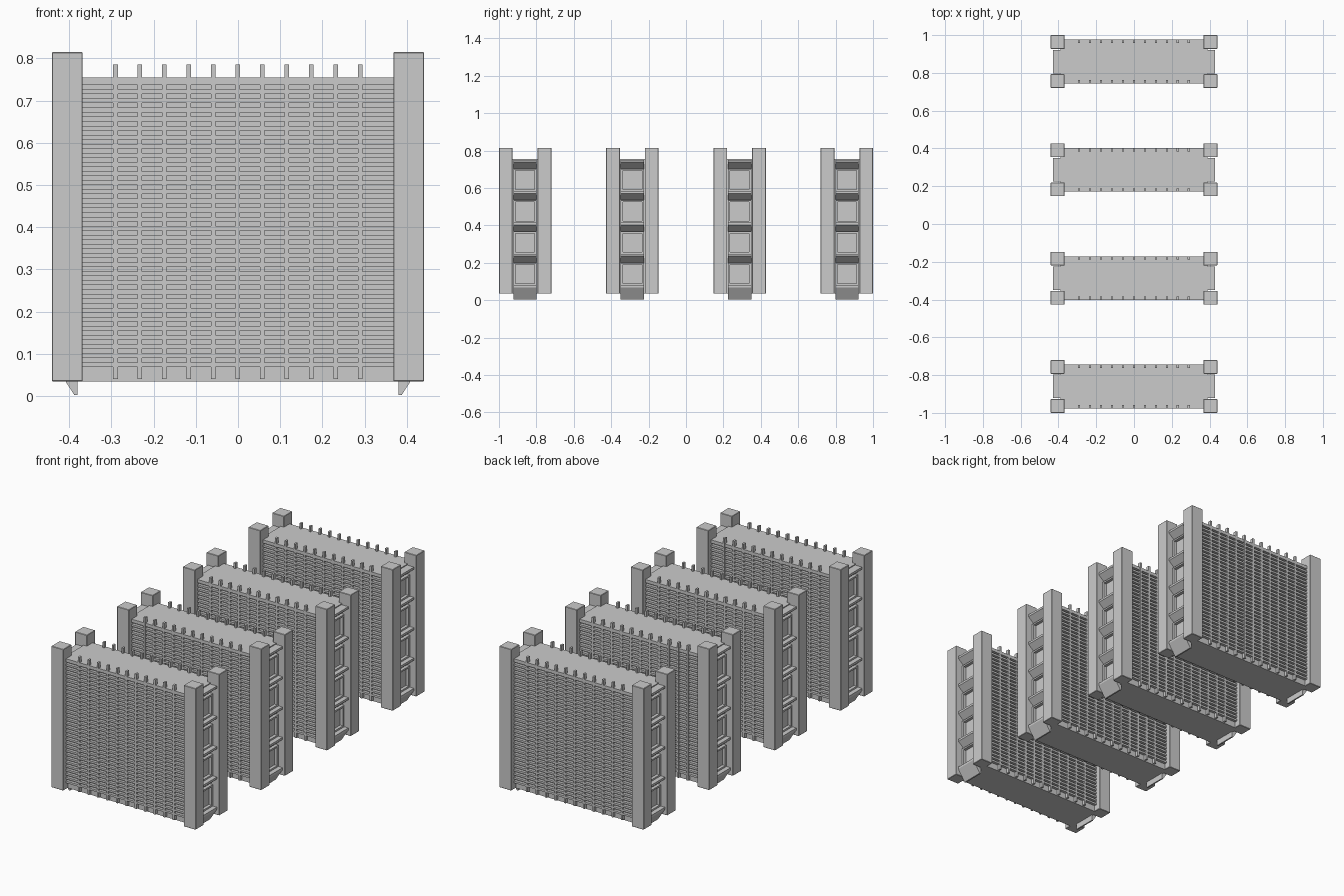
import bpy, bmesh
from mathutils import Vector

if "Cube" in bpy.data.objects:
    bpy.data.objects.remove(bpy.data.objects["Cube"])

CENTRES = [-0.86, -0.287, 0.287, 0.86]
PERIOD = 0.1675          # height of one end-wall bay


def box(bm, x0, x1, y0, y1, z0, z1):
    x0, x1 = sorted((x0, x1))
    y0, y1 = sorted((y0, y1))
    r = bmesh.ops.create_cube(bm, size=1)
    for v in r["verts"]:
        v.co = Vector(((x0, x1)[v.co.x > 0], (y0, y1)[v.co.y > 0], (z0, z1)[v.co.z > 0]))


def prism(bm, profile, y0, y1, side):
    # profile in (x, z), extruded along y and mirrored by side
    f = bm.faces.new([bm.verts.new((x * side, y0, z)) for x, z in profile])
    r = bmesh.ops.extrude_face_region(bm, geom=[f])
    verts = [g for g in r["geom"] if isinstance(g, bmesh.types.BMVert)]
    bmesh.ops.translate(bm, verts=verts, vec=(0, y1 - y0, 0))


def place(name, bm, bevel=0):
    # one shared mesh, placed on each of the four blocks
    bmesh.ops.recalc_face_normals(bm, faces=bm.faces[:])
    me = bpy.data.meshes.new(name)
    bm.to_mesh(me)
    bm.free()
    for i, y in enumerate(CENTRES):
        ob = bpy.data.objects.new(f"{name}_{i + 1}", me)
        ob.location.y = y
        bpy.context.collection.objects.link(ob)
        if bevel:
            m = ob.modifiers.new("edge", "BEVEL")
            m.width = bevel
            m.segments = 1


# main block
bm = bmesh.new()
box(bm, -0.388, 0.388, -0.1, 0.1, 0.035, 0.755)
place("block_body", bm)

# corner pillars
bm = bmesh.new()
for sx in (-1, 1):
    for sy in (-1, 1):
        box(bm, sx * 0.368, sx * 0.441, sy * 0.067, sy * 0.14, 0.035, 0.815)
place("corner_pillars", bm, 0.002)

# upright fins on both long faces
bm = bmesh.new()
for sy in (-1, 1):
    for i in range(-6, 7):
        if abs(i) == 6:
            continue
        x = i * 0.058 - 0.0003
        z1 = 0.785
        box(bm, x - 0.0055, x + 0.0055, sy * 0.098, sy * 0.116, 0.04, z1)
place("facade_fins", bm)

# horizontal slats, level with the fins, with a deeper top band
bm = bmesh.new()
for sy in (-1, 1):
    for i in range(31):
        z = 0.0742 + i * 0.02155
        box(bm, -0.372, 0.372, sy * 0.098, sy * 0.1158, z - 0.0055, z + 0.0055)
    box(bm, -0.372, 0.372, sy * 0.098, sy * 0.1158, 0.737, 0.755)
place("facade_slats", bm)

# end-wall ledges with slanted undersides
bm = bmesh.new()
for side in (-1, 1):
    for i in range(5):
        z = 0.08 + i * PERIOD
        low = 0.003 if i == 0 else z - 0.048
        prism(bm, [(0.38, z), (0.43, z), (0.43, z - 0.012), (0.388, low), (0.38, low)],
              -0.062, 0.062, side)
place("end_ledges", bm)

# end-wall window frames
bm = bmesh.new()
for side in (-1, 1):
    for i in range(4):
        z0 = 0.08 + i * PERIOD
        z1 = z0 + 0.119
        a, b = side * 0.38, side * 0.405
        for sy in (-1, 1):
            box(bm, a, b, sy * 0.051, sy * 0.062, z0, z1)
        box(bm, a, b, -0.051, 0.051, z0, z0 + 0.009)
        box(bm, a, b, -0.051, 0.051, z1 - 0.009, z1)
place("end_window_frames", bm)
